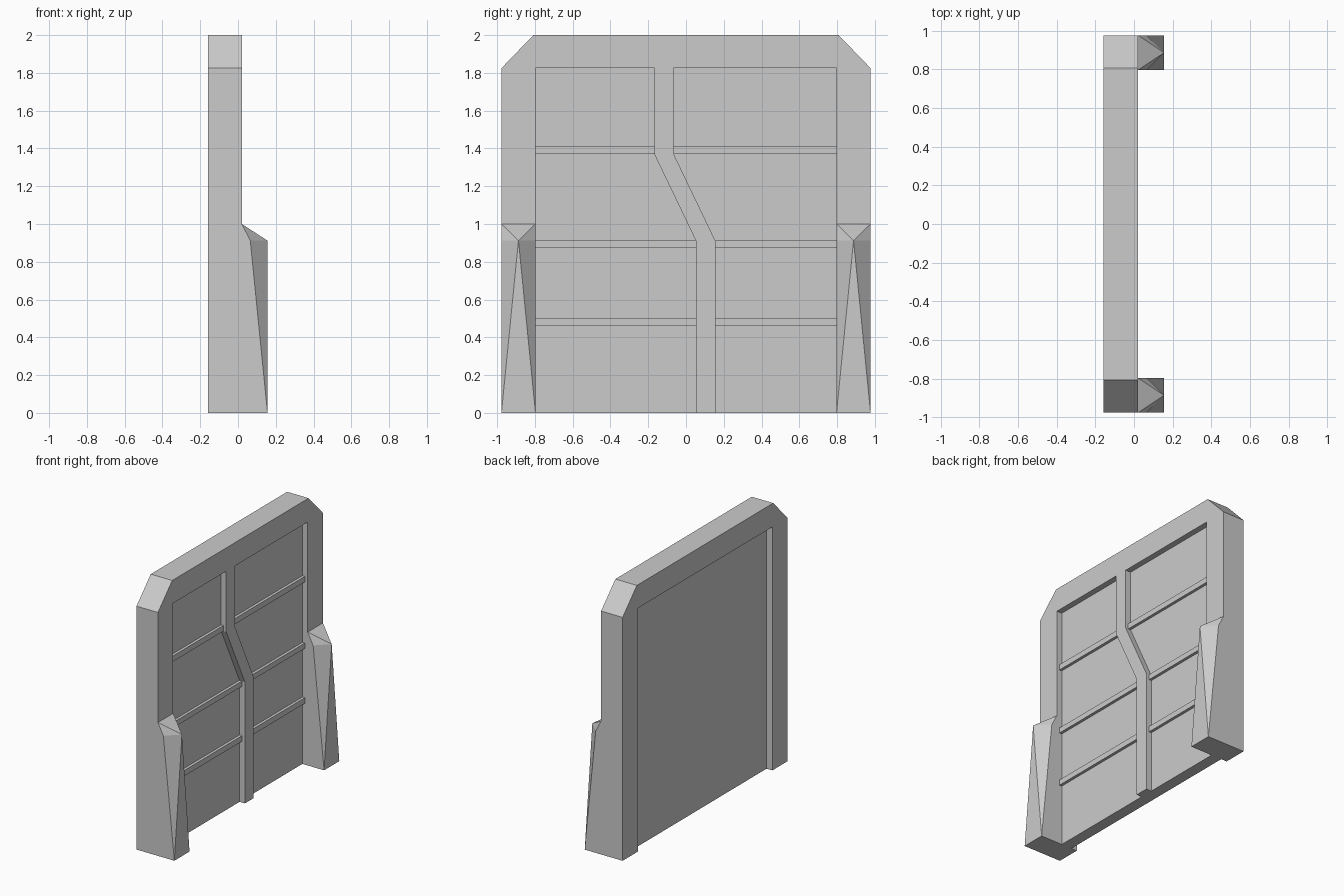
import bpy, bmesh

if "Cube" in bpy.data.objects:
    bpy.data.objects.remove(bpy.data.objects["Cube"])

BACK, FRONT = -0.158, 0.02           # frame thickness along x
PANEL_BACK, PANEL_FRONT = -0.11, -0.024


def finish(name, bm):
    bmesh.ops.recalc_face_normals(bm, faces=bm.faces)
    mesh = bpy.data.meshes.new(name)
    bm.to_mesh(mesh)
    bm.free()
    obj = bpy.data.objects.new(name, mesh)
    bpy.context.collection.objects.link(obj)
    return obj


def slab(name, profile, x0, x1):
    """Extrude a (y, z) outline along x."""
    bm = bmesh.new()
    face = bm.faces.new([bm.verts.new((x0, y, z)) for y, z in profile])
    out = bmesh.ops.extrude_face_region(bm, geom=[face])
    moved = [g for g in out["geom"] if isinstance(g, bmesh.types.BMVert)]
    bmesh.ops.translate(bm, verts=moved, vec=(x1 - x0, 0, 0))
    return finish(name, bm)


def rect(y0, y1, z0, z1):
    return [(y0, z0), (y1, z0), (y1, z1), (y0, z1)]


# Outer arch with chamfered shoulders
half = [(0.797, 1.825), (0.797, 0), (0.977, 0), (0.977, 1.825), (0.808, 2)]
slab("door_frame", half + [(-y, z) for y, z in reversed(half)], BACK, FRONT)

# Recessed door panel
slab("door_panel", rect(-0.797, 0.797, 0, 1.825), PANEL_BACK, PANEL_FRONT)

# Stepped centre strip, flush with the frame front
left_edge = [(-0.168, 1.825), (-0.168, 1.37), (0.053, 0.91), (0.053, 0)]
right_edge = [(y + 0.103, z) for y, z in reversed(left_edge)]
slab("centre_strip", left_edge + right_edge, PANEL_FRONT, FRONT)

# Horizontal ribs on the panel front
for z0, z1 in ((1.37, 1.412), (0.872, 0.912), (0.46, 0.502)):
    slab("panel_rib", rect(-0.797, 0.797, z0, z1), PANEL_FRONT, -0.003)

# Faceted buttresses at the foot of each post
for side in (-1, 1):
    bm = bmesh.new()
    for y in (0.797, 0.977):
        for x, z in ((FRONT, 0), (FRONT, 1), (0.065, 0.912), (0.156, 0)):
            bm.verts.new((x, side * y, z))
    bm.verts.new((0.156, side * 0.887, 0.912))
    bmesh.ops.convex_hull(bm, input=bm.verts)
    bmesh.ops.dissolve_limit(bm, angle_limit=0.01, verts=bm.verts, edges=bm.edges)
    finish("buttress", bm)
